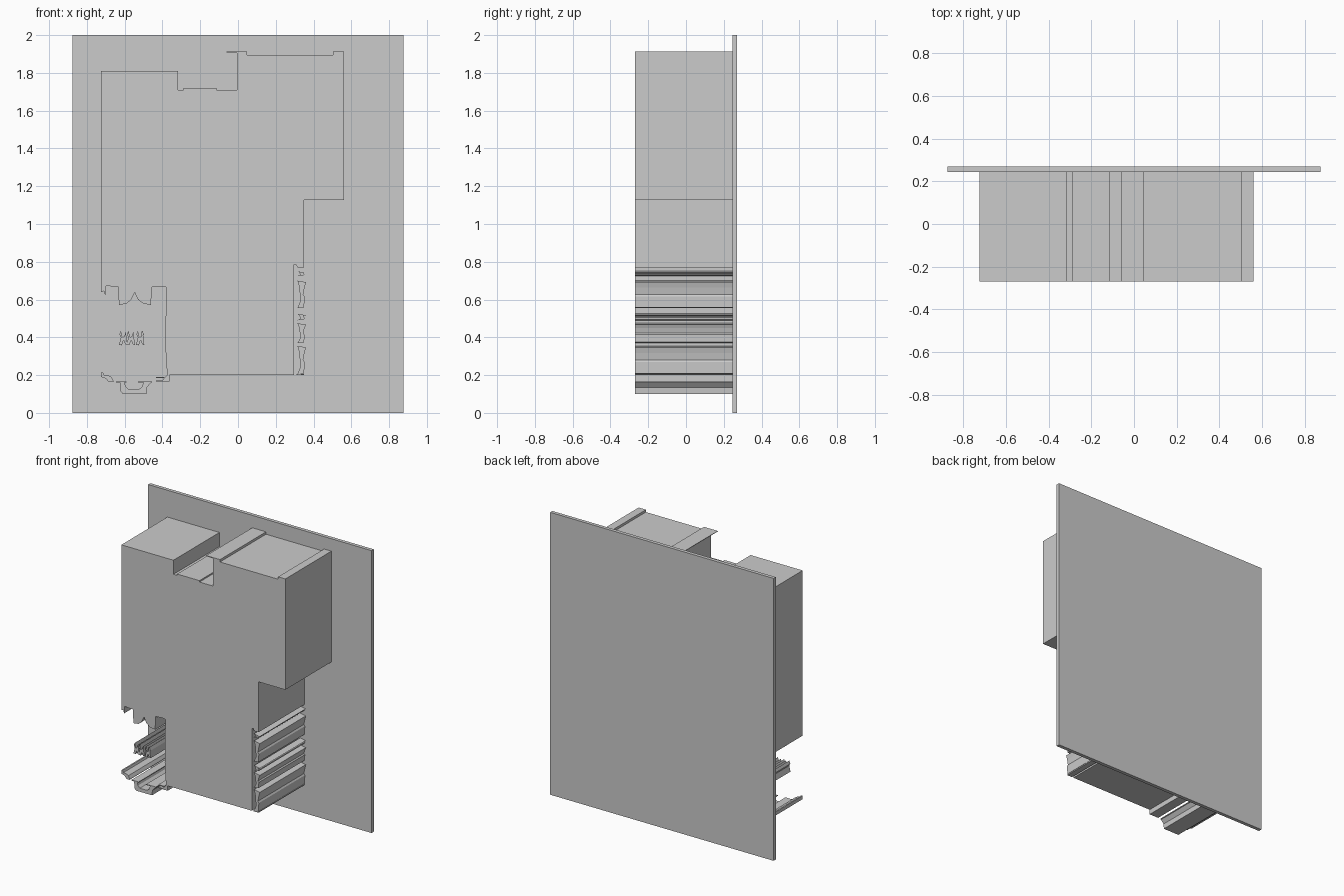
import bpy, bmesh

Y_FRONT, Y_BACK = -0.27, 0.245


def prism(name, pts, y0=Y_FRONT, y1=Y_BACK):
    """Extrude an (x, z) outline along y."""
    bm = bmesh.new()
    face = bm.faces.new([bm.verts.new((x, y0, z)) for x, z in pts])
    ext = bmesh.ops.extrude_face_region(bm, geom=[face])["geom"]
    verts = [v for v in ext if isinstance(v, bmesh.types.BMVert)]
    bmesh.ops.translate(bm, verts=verts, vec=(0, y1 - y0, 0))
    bmesh.ops.recalc_face_normals(bm, faces=bm.faces[:])
    me = bpy.data.meshes.new(name)
    bm.to_mesh(me)
    bm.free()
    ob = bpy.data.objects.new(name, me)
    bpy.context.collection.objects.link(ob)
    return ob


def rect(x0, x1, z0, z1):
    return [(x0, z0), (x1, z0), (x1, z1), (x0, z1)]


# Back panel
prism("back_panel", rect(-0.875, 0.875, 0, 2), Y_BACK, 0.27)

# Main block, with stepped top, overhanging lip and notched lower left
body = [
    (-0.725, 1.81), (-0.317, 1.81), (-0.317, 1.71), (-0.288, 1.71),
    (-0.288, 1.72), (-0.113, 1.72), (-0.113, 1.71), (-0.005, 1.71),
    (-0.005, 1.906), (-0.06, 1.908), (-0.06, 1.912), (0.048, 1.912),
    (0.048, 1.895), (0.503, 1.895), (0.503, 1.912), (0.56, 1.912),
    (0.56, 1.127), (0.35, 1.127), (0.35, 0.77), (0.315, 0.77),
    (0.308, 0.785), (0.297, 0.785), (0.297, 0.2), (-0.362, 0.2),
    (-0.362, 0.165), (-0.435, 0.165), (-0.435, 0.172), (-0.40, 0.172),
    (-0.39, 0.185), (-0.375, 0.2), (-0.385, 0.36), (-0.38, 0.665),
    (-0.40, 0.67), (-0.458, 0.665), (-0.46, 0.572), (-0.50, 0.578),
    (-0.53, 0.60), (-0.547, 0.638), (-0.565, 0.60), (-0.59, 0.578),
    (-0.63, 0.572), (-0.635, 0.668), (-0.70, 0.672), (-0.703, 0.622),
    (-0.71, 0.645), (-0.725, 0.64),
]
prism("main_block", body)

# Ribs down the right side
ribs = [(0.725, 0.75), (0.555, 0.70), (0.49, 0.525), (0.37, 0.475), (0.205, 0.355)]
for i, (z0, z1) in enumerate(ribs):
    m, h = (z0 + z1) / 2, (z1 - z0) * 0.25
    prism(f"side_rib_{i}", [
        (0.315, z0), (0.35, z0 + 0.004), (0.352, m - h * 0.3), (0.345, m),
        (0.352, m + h), (0.36, z1 - 0.008), (0.335, z1 - 0.004),
        (0.315, z1), (0.325, m + h), (0.33, m - h)])
prism("rib_bottom_flange", rect(0.31, 0.35, 0.2, 0.207))

# Small rails inside the lower left recess
for i, x in enumerate((-0.62, -0.58, -0.53)):
    prism(f"small_rail_{i}", [
        (x - 0.01, 0.36), (x + 0.005, 0.358), (x + 0.014, 0.385),
        (x + 0.024, 0.362), (x + 0.034, 0.36), (x + 0.026, 0.43),
        (x + 0.018, 0.405), (x + 0.008, 0.40), (x, 0.435),
        (x - 0.008, 0.415), (x, 0.40)])
prism("small_rail_tip", [(-0.51, 0.41), (-0.498, 0.412), (-0.505, 0.435), (-0.512, 0.43)])

# Lower left ledge
prism("lower_ledge", [
    (-0.725, 0.19), (-0.70, 0.182), (-0.685, 0.163), (-0.66, 0.163),
    (-0.66, 0.17), (-0.67, 0.19), (-0.69, 0.20), (-0.71, 0.20), (-0.715, 0.215),
    (-0.725, 0.215)])
prism("ledge_strip", rect(-0.645, -0.59, 0.161, 0.167))

# Bottom channel and thin strips joining it to the block
prism("bottom_channel", [
    (-0.625, 0.161), (-0.622, 0.115), (-0.61, 0.10), (-0.485, 0.10),
    (-0.482, 0.135), (-0.46, 0.161), (-0.50, 0.161), (-0.51, 0.135),
    (-0.525, 0.125), (-0.58, 0.125), (-0.595, 0.14), (-0.60, 0.161)])
prism("bottom_strip", rect(-0.53, -0.455, 0.161, 0.167))
prism("upper_strip", rect(-0.435, -0.39, 0.185, 0.19))
